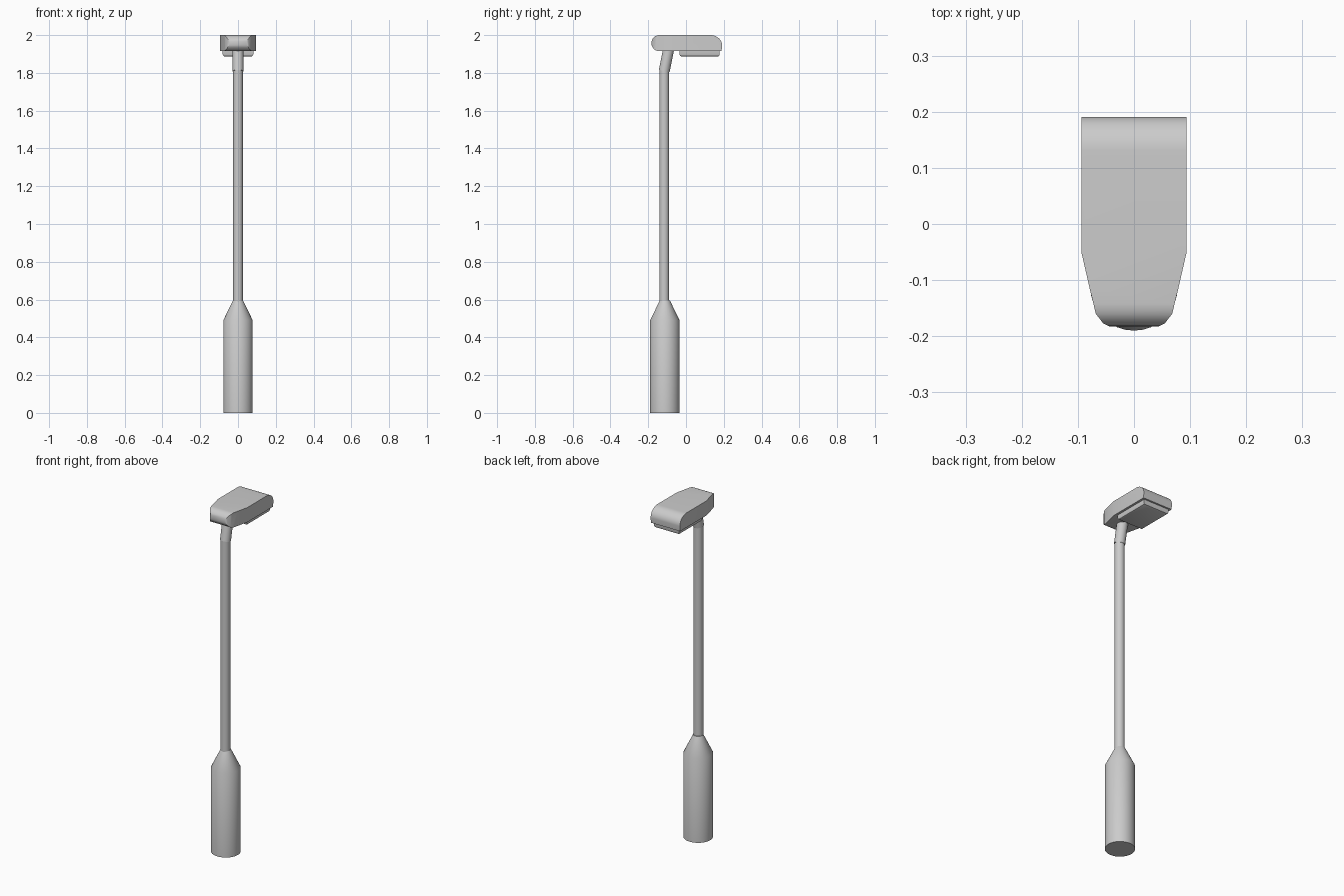
import bpy, bmesh, math
from mathutils import Vector

if "Cube" in bpy.data.objects:
    bpy.data.objects.remove(bpy.data.objects["Cube"])

POLE_Y = -0.112


def finish(name, bm, smooth=True):
    bmesh.ops.recalc_face_normals(bm, faces=bm.faces)
    me = bpy.data.meshes.new(name)
    bm.to_mesh(me)
    bm.free()
    ob = bpy.data.objects.new(name, me)
    bpy.context.collection.objects.link(ob)
    if smooth:
        shade(ob)
    return ob


def shade(ob):
    bpy.ops.object.select_all(action='DESELECT')
    ob.select_set(True)
    bpy.context.view_layer.objects.active = ob
    bpy.ops.object.shade_smooth_by_angle(angle=math.radians(30))


def tube(name, rings, sides=32):
    """Capped loft through (y, z, radius, tilt) rings."""
    bm = bmesh.new()
    loops = []
    for y, z, r, tilt in rings:
        loop = []
        for i in range(sides):
            a = 2 * math.pi * i / sides
            s = r * math.sin(a)
            loop.append(bm.verts.new((r * math.cos(a), y + s * math.cos(tilt), z - s * math.sin(tilt))))
        loops.append(loop)
    for lo, hi in zip(loops, loops[1:]):
        for i in range(sides):
            j = (i + 1) % sides
            bm.faces.new((lo[i], lo[j], hi[j], hi[i]))
    bm.faces.new(loops[0][::-1])
    bm.faces.new(loops[-1])
    return finish(name, bm)


def prism(name, points, offset):
    """Extrude a planar outline of 3D points by an offset."""
    bm = bmesh.new()
    face = bm.faces.new([bm.verts.new(p) for p in points])
    new = bmesh.ops.extrude_face_region(bm, geom=[face])['geom']
    bmesh.ops.translate(bm, vec=Vector(offset), verts=[v for v in new if isinstance(v, bmesh.types.BMVert)])
    return finish(name, bm, smooth=False)


def arc(cy, cz, ry, rz, a0, a1, n):
    return [(cy + ry * math.cos(math.radians(a0 + (a1 - a0) * i / n)),
             cz + rz * math.sin(math.radians(a0 + (a1 - a0) * i / n))) for i in range(n + 1)]


# Base housing with conical shoulder
tube("base", [(POLE_Y, 0, 0.078, 0), (POLE_Y, 0.49, 0.078, 0), (POLE_Y, 0.595, 0.027, 0)])

# Pole and tilted neck socket
tube("pole", [(POLE_Y - 0.003, 0.58, 0.026, 0), (POLE_Y - 0.003, 1.82, 0.026, 0)])
tube("neck", [(POLE_Y - 0.003, 1.81, 0.029, 0.2), (-0.092, 1.925, 0.029, 0.2)])

# Lamp head: side profile trimmed by the tapered plan outline
profile = (arc(-0.142, 1.9575, 0.041, 0.0425, 270, 90, 12)
           + arc(0.130, 1.945, 0.061, 0.055, 90, 0, 10)
           + [(0.188, 1.915)])
head = prism("lamp_head", [(-0.094, y, z) for y, z in profile], (0.188, 0, 0))

half = [(0.2, 0.25), (0.2, -0.045), (0.079, -0.115), (0.068, -0.16), (0.055, -0.177), (0.03, -0.19)]
half[0:2] = [(0.095, 0.25), (0.095, -0.045)]
plan = half + [(-x, y) for x, y in reversed(half)]
trim = prism("head_trim", [(x, y, 1.85) for x, y in plan], (0, 0, 0.3))
mod = head.modifiers.new("trim", 'BOOLEAN')
mod.operation = 'INTERSECT'
mod.solver = 'EXACT'
mod.object = trim
bpy.context.view_layer.objects.active = head
bpy.ops.object.modifier_apply(modifier=mod.name)
bpy.data.objects.remove(trim)
shade(head)

# Light panel under the head, chamfered along its lower edges
bm = bmesh.new()
bmesh.ops.create_cube(bm, size=1)
bmesh.ops.scale(bm, vec=(0.162, 0.212, 0.04), verts=bm.verts)
bmesh.ops.translate(bm, vec=(0, 0.072, 1.906), verts=bm.verts)
low = [e for e in bm.edges if all(v.co.z < 1.9 for v in e.verts)]
bmesh.ops.bevel(bm, geom=low, offset=0.012, segments=2, profile=0.5, affect='EDGES')
finish("light_panel", bm)
